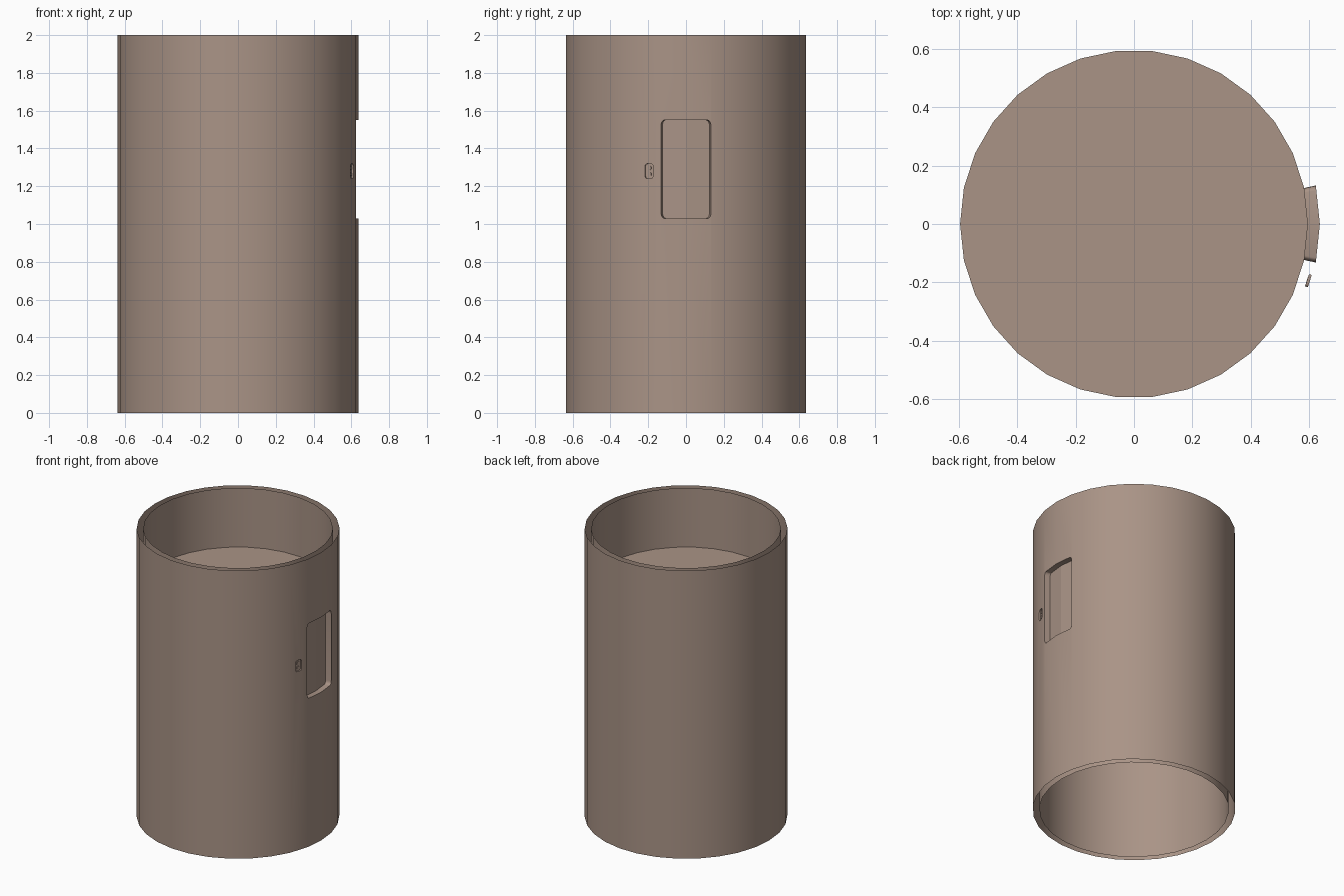
import bpy, bmesh, math

if "Cube" in bpy.data.objects:
    bpy.data.objects.remove(bpy.data.objects["Cube"])

SIDES, R_OUT, R_IN, H = 30, 0.638, 0.597, 2.0
brown = bpy.data.materials.new("warm brown")
brown.diffuse_color = (0.40, 0.295, 0.24, 1)
brown.use_nodes = True
brown.node_tree.nodes["Principled BSDF"].inputs["Base Color"].default_value = brown.diffuse_color


def finish(name, bm, smooth=True):
    bmesh.ops.recalc_face_normals(bm, faces=bm.faces)
    me = bpy.data.meshes.new(name)
    bm.to_mesh(me)
    bm.free()
    me.materials.append(brown)
    ob = bpy.data.objects.new(name, me)
    bpy.context.collection.objects.link(ob)
    if smooth:
        shade(ob)
    return ob


def shade(ob):
    bpy.ops.object.select_all(action='DESELECT')
    bpy.context.view_layer.objects.active = ob
    ob.select_set(True)
    bpy.ops.object.shade_smooth_by_angle(angle=math.radians(30))


def ring(bm, r, z):
    return [bm.verts.new((r * math.cos(math.tau * i / SIDES),
                          r * math.sin(math.tau * i / SIDES), z)) for i in range(SIDES)]


def bridge(bm, a, b):
    n = len(a)
    for i in range(n):
        bm.faces.new((a[i], a[(i + 1) % n], b[(i + 1) % n], b[i]))


def rounded_rect(hw, hh, rad, steps=4):
    pts = []
    for k, (sx, sy) in enumerate(((1, 1), (-1, 1), (-1, -1), (1, -1))):
        for j in range(steps + 1):
            t = (k + j / steps) * math.pi / 2
            pts.append((sx * (hw - rad) + rad * math.cos(t), sy * (hh - rad) + rad * math.sin(t)))
    return pts


def radial_prism(name, hw, hh, rad, zc, angle, d0, d1, d_ref, smooth=False):
    """Rounded block pointing outward from the axis, with sides along the radius."""
    bm = bmesh.new()
    ca, sa = math.cos(angle), math.sin(angle)
    loops = []
    for d in (d0, d1):
        loops.append([bm.verts.new((d * ca - u * d / d_ref * sa, d * sa + u * d / d_ref * ca, zc + v))
                      for u, v in rounded_rect(hw, hh, rad)])
    bridge(bm, *loops)
    bm.faces.new(loops[0])
    bm.faces.new(loops[1])
    return finish(name, bm, smooth)


# Outer wall: solid tube, cut for the doorway and the call panel
bm = bmesh.new()
rings = [ring(bm, R_OUT, 0), ring(bm, R_OUT, H), ring(bm, R_IN, H), ring(bm, R_IN, 0)]
for i in range(4):
    bridge(bm, rings[i], rings[(i + 1) % 4])
outer = finish("outer_wall", bm, False)

half = math.radians(11.95)
panel_angle = math.radians(-18)
facet = R_OUT * math.cos(math.radians(6))
door_cut = radial_prism("doorway_cutter", math.tan(half), 0.26, 0.028, 1.29, 0, 0.45, 0.8, 1.0)
panel_cut = radial_prism("call_panel_cutter", 0.022, 0.039, 0.012, 1.28, panel_angle,
                         facet - 0.010, 0.7, facet)
for cutter in (door_cut, panel_cut):
    cutter.hide_render = True
    mod = outer.modifiers.new("cut", 'BOOLEAN')
    mod.operation, mod.solver, mod.object = 'DIFFERENCE', 'EXACT', cutter
    bpy.context.view_layer.objects.active = outer
    bpy.ops.object.modifier_apply(modifier=mod.name)
    bpy.data.objects.remove(cutter)

# Leave the gap between the two walls open at both ends
bm = bmesh.new()
bm.from_mesh(outer.data)
drop = [f for f in bm.faces
        if all(v.co.xy.length < R_IN + 0.001 for v in f.verts)
        or all(v.co.z < 0.001 for v in f.verts)
        or all(v.co.z > H - 0.001 for v in f.verts)]
bmesh.ops.delete(bm, geom=drop, context='FACES')
bm.to_mesh(outer.data)
bm.free()
shade(outer)

# Inner wall: open cylinder
bm = bmesh.new()
bridge(bm, ring(bm, R_IN, 0), ring(bm, R_IN, H))
finish("inner_wall", bm)

# Cabin floor and roof discs
for name, z in (("cabin_floor", 1.0), ("cabin_roof", 1.59)):
    bm = bmesh.new()
    bm.faces.new(ring(bm, R_IN, z))
    finish(name, bm, False)

# Two flat door leaves meeting at the centre
for name, s in (("door_leaf_left", -1), ("door_leaf_right", 1)):
    bm = bmesh.new()
    r = R_IN + 0.002
    a = s * half
    p, q = (r, 0), (r * math.cos(a), r * math.sin(a))
    if s < 0:
        p, q = q, p
    bm.faces.new([bm.verts.new((*c, z)) for c, z in ((p, 1.03), (q, 1.03), (q, 1.55), (p, 1.55))])
    finish(name, bm, False)

# Call buttons inside the panel recess
for name, z in (("call_button_up", 1.297), ("call_button_down", 1.263)):
    radial_prism(name, 0.010, 0.010, 0.006, z, panel_angle, facet - 0.0105, facet - 0.004, facet)
